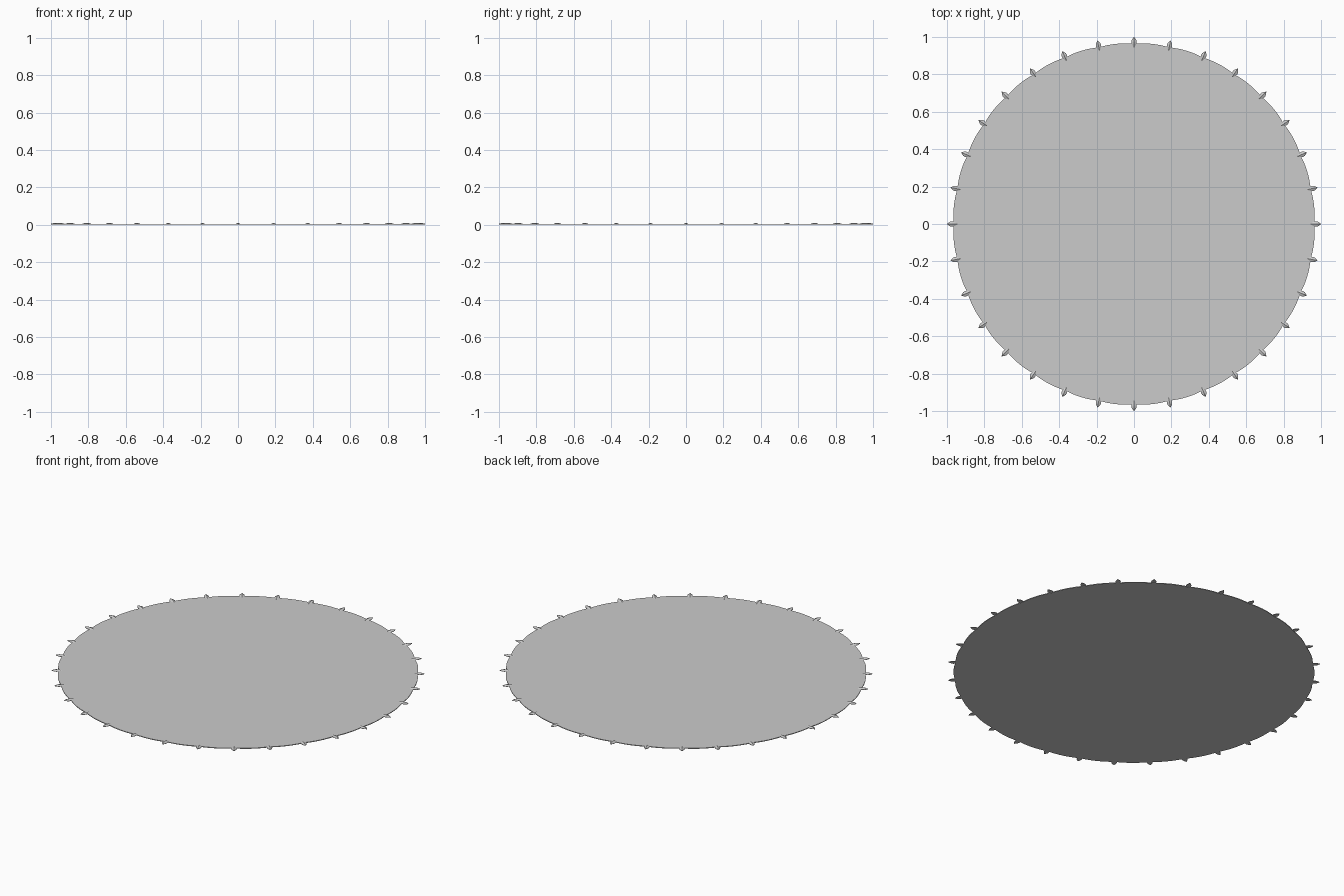
import bpy, bmesh
from math import sin, cos, pi
from mathutils import Matrix

if "Cube" in bpy.data.objects:
    bpy.data.objects.remove(bpy.data.objects["Cube"])

COUNT = 32


def make(name, bm):
    bmesh.ops.recalc_face_normals(bm, faces=bm.faces)
    me = bpy.data.meshes.new(name)
    bm.to_mesh(me)
    bm.free()
    ob = bpy.data.objects.new(name, me)
    bpy.context.collection.objects.link(ob)
    return ob


# thin round mat with very shallow scallops between the leaves
bm = bmesh.new()
n = COUNT * 8
ring = []
for i in range(n):
    a = 2 * pi * i / n
    r = 0.963 + 0.005 * abs(sin(COUNT * a / 2))
    ring.append(bm.verts.new((r * cos(a), r * sin(a), 0)))
base = bm.faces.new(ring)
ext = bmesh.ops.extrude_face_region(bm, geom=[base])
bmesh.ops.translate(bm, vec=(0, 0, 0.004),
                    verts=[v for v in ext["geom"] if isinstance(v, bmesh.types.BMVert)])
make("round_mat", bm)

# pointed leaf: (radius, half width), raised along its midrib
profile = [(0.945, 0.002), (0.953, 0.007), (0.963, 0.012), (0.973, 0.0145),
           (0.982, 0.013), (0.992, 0.007), (1.0, 0.0005)]


def leaf(angle, name):
    bm = bmesh.new()
    rows = []
    for r, w in profile:
        h = 0.005 + 0.35 * w
        pts = [(r, -w, 0.002), (r, -w, 0.004), (r, 0, h), (r, w, 0.004), (r, w, 0.002)]
        rows.append([bm.verts.new(p) for p in pts])
    for a, b in zip(rows, rows[1:]):
        for k in range(5):
            j = (k + 1) % 5
            bm.faces.new((a[k], a[j], b[j], b[k]))
    bm.faces.new(rows[0])
    bm.faces.new(rows[-1])
    bm.transform(Matrix.Rotation(angle, 4, 'Z'))
    make(name, bm)


for i in range(COUNT):
    leaf(2 * pi * i / COUNT, "edge_leaf_%02d" % (i + 1))
